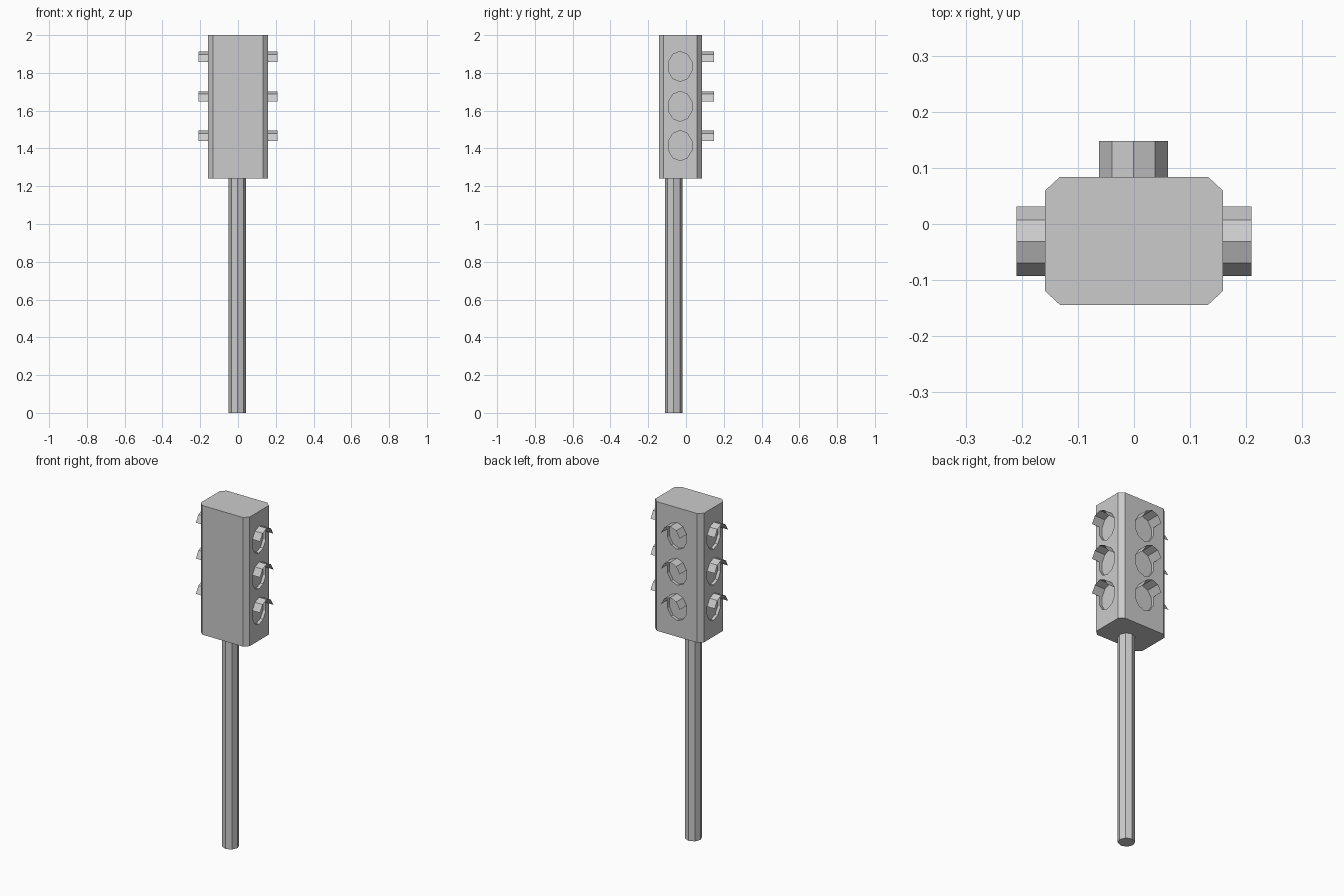
import bpy, bmesh, math
from mathutils import Vector

if "Cube" in bpy.data.objects:
    bpy.data.objects.remove(bpy.data.objects["Cube"])

RY, RZ, SIDES = 0.065, 0.0795, 10      # oval lamp opening, ten-sided
RECESS = 0.018
HX, Y0, Y1, Z0, Z1 = 0.159, -0.144, 0.084, 1.24, 2.0
UP = Vector((0, 0, 1))


def make_object(name, bm):
    bmesh.ops.recalc_face_normals(bm, faces=bm.faces)
    mesh = bpy.data.meshes.new(name)
    bm.to_mesh(mesh)
    bm.free()
    ob = bpy.data.objects.new(name, mesh)
    bpy.context.collection.objects.link(ob)
    return ob


def prism(name, outline, direction):
    bm = bmesh.new()
    face = bm.faces.new([bm.verts.new(p) for p in outline])
    new = bmesh.ops.extrude_face_region(bm, geom=[face], use_keep_orig=True)
    moved = [g for g in new["geom"] if isinstance(g, bmesh.types.BMVert)]
    bmesh.ops.translate(bm, verts=moved, vec=direction)
    return make_object(name, bm)


def oval(center, side, steps):
    pts = []
    for i in steps:
        a = 2 * math.pi * i / SIDES
        pts.append(center + side * (RY * math.sin(a)) + UP * (RZ * math.cos(a)))
    return pts


# Octagonal pole
pole = [Vector((-0.003 + 0.046 * math.cos(i * math.pi / 4),
                -0.065 + 0.046 * math.sin(i * math.pi / 4), 0)) for i in range(8)]
prism("pole", pole, UP * Z0)

# Housing with chamfered vertical corners
cx, cy = 0.027, 0.025
corners = [(-HX + cx, Y0), (HX - cx, Y0), (HX, Y0 + cy), (HX, Y1 - cy),
           (HX - cx, Y1), (-HX + cx, Y1), (-HX, Y1 - cy), (-HX, Y0 + cy)]
housing = prism("housing", [Vector((x, y, Z0)) for x, y in corners], UP * (Z1 - Z0))

# Lamps on three faces: label, face point, outward normal, visor depth
faces = [("right", Vector((HX, -0.031, 0)), Vector((1, 0, 0)), 0.05),
         ("left", Vector((-HX, -0.031, 0)), Vector((-1, 0, 0)), 0.05),
         ("back", Vector((-0.001, Y1, 0)), Vector((0, 1, 0)), 0.064)]
cutters = []
for label, base, normal, depth in faces:
    side = normal.cross(UP)
    for lamp, z in (("upper", 1.834), ("middle", 1.623), ("lower", 1.415)):
        center = base + UP * z
        # Recess cutter
        cutters.append(prism(f"{label}_{lamp}_cutter",
                             oval(center - normal * RECESS, side, range(SIDES)),
                             normal * (RECESS + 0.02)))
        # Thin visor over the top four facets
        bm = bmesh.new()
        inner = [bm.verts.new(p) for p in oval(center, side, range(-2, 3))]
        outer = [bm.verts.new(v.co + normal * depth) for v in inner]
        for i in range(4):
            bm.faces.new((inner[i], inner[i + 1], outer[i + 1], outer[i]))
        make_object(f"{label}_{lamp}_visor", bm)

# Sink the lamp openings into the housing
for c in cutters:
    mod = housing.modifiers.new(c.name, "BOOLEAN")
    mod.operation = "DIFFERENCE"
    mod.solver = "EXACT"
    mod.object = c
bpy.context.view_layer.update()
depsgraph = bpy.context.evaluated_depsgraph_get()
carved = bpy.data.meshes.new_from_object(housing.evaluated_get(depsgraph))
housing.modifiers.clear()
housing.data = carved
for c in cutters:
    bpy.data.objects.remove(c)
